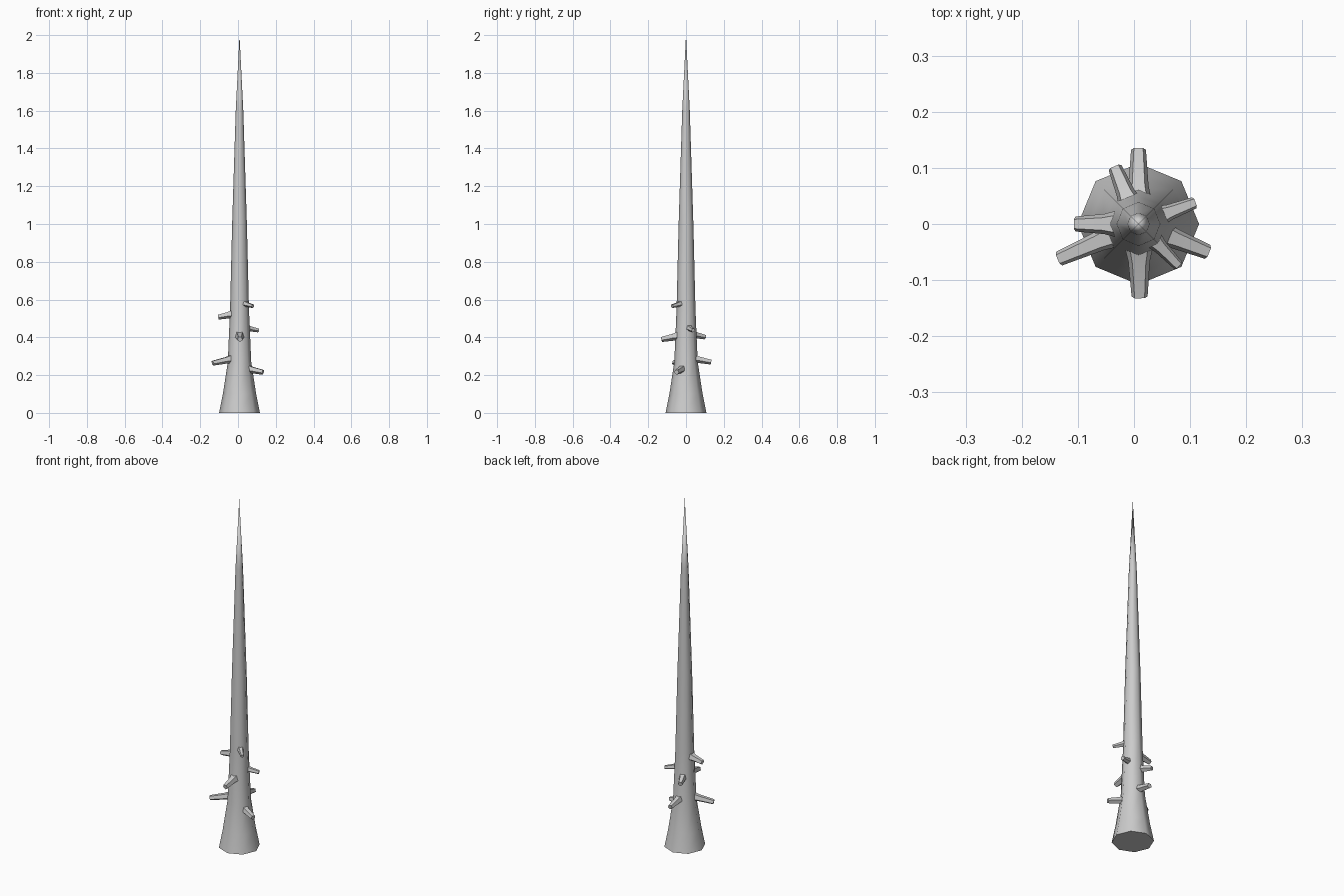
import bpy, bmesh, math
from mathutils import Vector

if "Cube" in bpy.data.objects:
    bpy.data.objects.remove(bpy.data.objects["Cube"])

CX = 0.008  # trunk axis, shifted by the uneven branch stubs


def lathe(name, profile, sides, origin, axis, phase=0.0):
    """Sweep (distance, radius) rings along an axis; radius 0 makes a tip."""
    bm = bmesh.new()
    axis = Vector(axis).normalized()
    if abs(axis.z) > 0.99:
        u, v = Vector((1, 0, 0)), Vector((0, 1, 0))
    else:
        u = Vector((0, 0, 1)).cross(axis).normalized()
        v = axis.cross(u)
    rings = []
    for d, r in profile:
        c = Vector(origin) + axis * d
        n = sides if r > 0 else 1
        ring = []
        for i in range(n):
            a = phase + 2 * math.pi * i / sides
            ring.append(bm.verts.new(c + (u * math.cos(a) + v * math.sin(a)) * r))
        rings.append(ring)
    for lo, hi in zip(rings, rings[1:]):
        for i in range(sides):
            j = (i + 1) % sides
            if len(hi) == 1:
                bm.faces.new((lo[i], lo[j], hi[0]))
            else:
                bm.faces.new((lo[i], lo[j], hi[j], hi[i]))
    for ring in (rings[0], rings[-1]):
        if len(ring) > 1:
            bm.faces.new(ring)
    bmesh.ops.recalc_face_normals(bm, faces=bm.faces)
    me = bpy.data.meshes.new(name)
    bm.to_mesh(me)
    bm.free()
    ob = bpy.data.objects.new(name, me)
    bpy.context.collection.objects.link(ob)
    bpy.context.view_layer.objects.active = ob
    ob.select_set(True)
    bpy.ops.object.shade_smooth_by_angle(angle=math.radians(50))
    ob.select_set(False)
    return ob


# Tapered trunk with flared foot
lathe("trunk", [(0, 0.108), (0.1, 0.088), (0.27, 0.062), (0.55, 0.05),
                (1.0, 0.039), (1.6, 0.02), (2.0, 0)], 8, (CX, 0, 0), (0, 0, 1))

# Broken branch stubs: tip x, tip y, tip z, tip radius
stubs = [
    (0.008, 0.133, 0.270, 0.014),
    (-0.034, 0.101, 0.402, 0.013),
    (-0.105, 0.000, 0.508, 0.014),
    (-0.134, -0.062, 0.264, 0.014),
    (0.010, -0.130, 0.390, 0.015),
    (0.079, -0.074, 0.565, 0.010),
    (0.132, -0.050, 0.216, 0.014),
    (0.108, 0.038, 0.437, 0.011),
]
for k, (x, y, z, r) in enumerate(stubs):
    tip = Vector((x, y, z))
    out = Vector((x - CX, y, 0))
    reach = out.length
    start = Vector((CX, 0, z + reach * 0.2)) + out.normalized() * 0.035
    start.z -= 0.007
    length = (tip - start).length
    lathe(f"branch_stub_{k + 1}",
          [(0, r * 1.9), (length * 0.35, r * 1.35), (length, r)],
          5, start, tip - start, -math.pi / 2)
